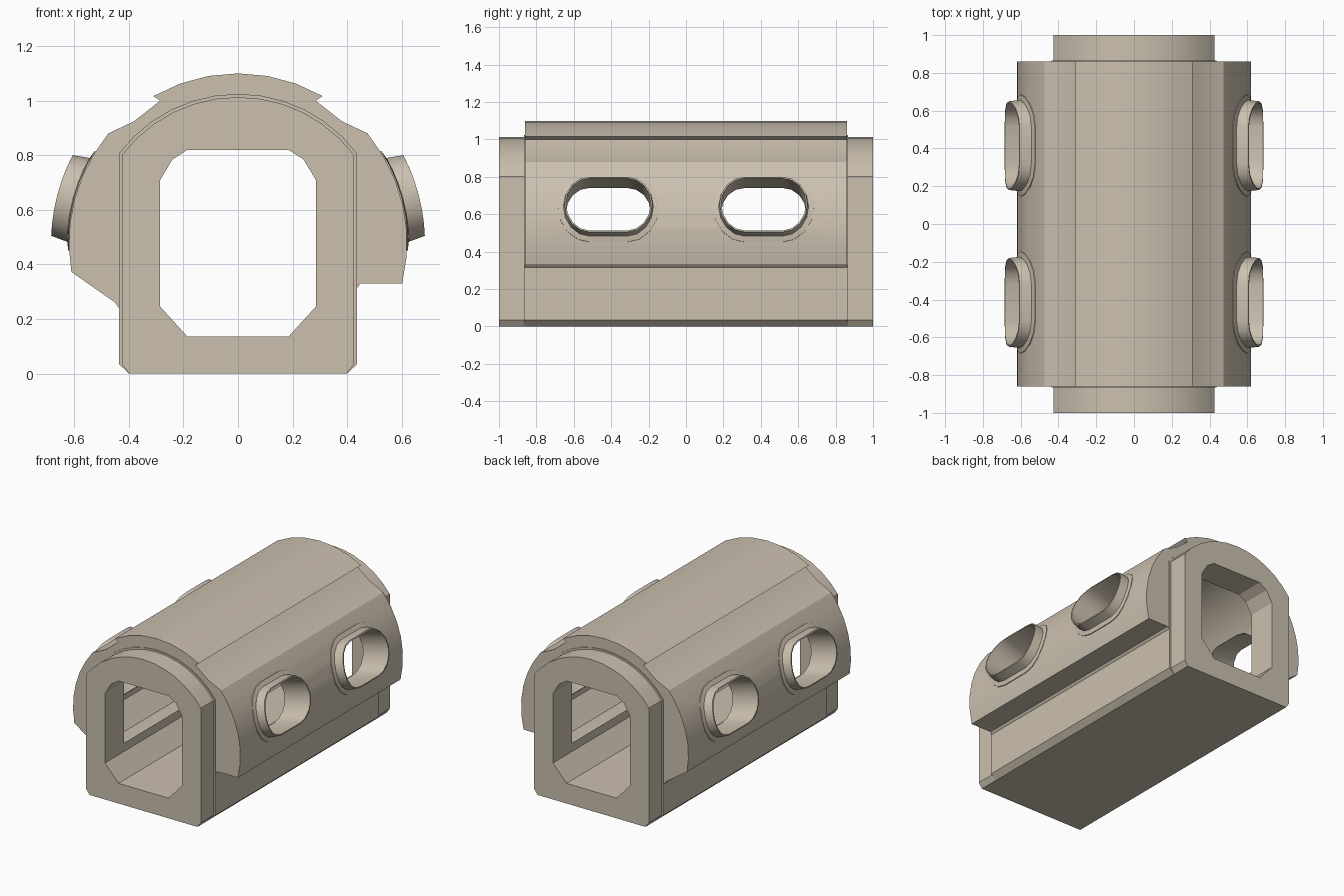
import bpy, bmesh, math
from mathutils import Vector

if "Cube" in bpy.data.objects:
    bpy.data.objects.remove(bpy.data.objects["Cube"])

stone = bpy.data.materials.new("warm_beige")
stone.use_nodes = True
COLOUR = (0.60, 0.53, 0.43, 1)
stone.diffuse_color = COLOUR
stone.node_tree.nodes["Principled BSDF"].inputs["Base Color"].default_value = COLOUR

CENTRE_Z = 0.48   # axis shared by all the arches
TILT = math.radians(15)


def arc(radius, start, end, steps):
    """Points (x, z) on a circle around the shared axis, angles in degrees."""
    angles = [math.radians(start + (end - start) * i / steps) for i in range(steps + 1)]
    return [(radius * math.cos(a), CENTRE_Z + radius * math.sin(a)) for a in angles]


def mirrored(half):
    """Close a right-hand half profile with its mirror image."""
    return half + [(-x, z) for x, z in reversed(half) if x > 1e-5]


def loft(name, rings, capped=True):
    """Skin a list of equal rings; uncapped lofts join the last ring to the first."""
    bm = bmesh.new()
    rows = [[bm.verts.new(p) for p in ring] for ring in rings]
    pairs = list(zip(rows, rows[1:])) + ([] if capped else [(rows[-1], rows[0])])
    n = len(rows[0])
    for a, b in pairs:
        for i in range(n):
            j = (i + 1) % n
            bm.faces.new((a[i], a[j], b[j], b[i]))
    if capped:
        bm.faces.new(rows[0])
        bm.faces.new(rows[-1])
    bmesh.ops.recalc_face_normals(bm, faces=bm.faces)
    mesh = bpy.data.meshes.new(name)
    bm.to_mesh(mesh)
    bm.free()
    mesh.materials.append(stone)
    obj = bpy.data.objects.new(name, mesh)
    bpy.context.collection.objects.link(obj)
    return obj


def prism(name, profile, y0, y1):
    return loft(name, [[(x, y, z) for x, z in profile] for y in (y0, y1)])


def cut(obj, cutters):
    """Subtract the cutters and bake the result."""
    for c in cutters:
        c.hide_render = True
        mod = obj.modifiers.new("cut", 'BOOLEAN')
        mod.operation = 'DIFFERENCE'
        mod.solver = 'EXACT'
        mod.object = c
    deps = bpy.context.evaluated_depsgraph_get()
    mesh = bpy.data.meshes.new_from_object(obj.evaluated_get(deps))
    obj.modifiers.clear()
    obj.data = mesh


def window_ring(side, y, grow, radius):
    """Rounded slot outline, projected along the tilted window axis onto an arch."""
    out = Vector((math.cos(TILT), math.sin(TILT)))
    up = Vector((-out.y, out.x))
    middle = Vector((0.645, 0.6525 - CENTRE_Z))
    ring = []
    for end in (1, -1):
        for i in range(9):
            a = math.radians(-90 + 22.5 * i) + (math.pi if end < 0 else 0)
            q = middle + up * (0.153 + grow) * math.sin(a)
            along = q.dot(out)
            q = q + out * (math.sqrt(along ** 2 - q.dot(q) + radius ** 2) - along)
            dy = end * 0.1 + (0.135 + grow) * math.cos(a)
            ring.append((side * q.x, y + dy, CENTRE_Z + q.y))
    return ring


def collar_profile(grow):
    r = 0.533 + grow
    x = 0.425 + grow
    start = math.degrees(math.acos(x / r))
    return mirrored([(0.40, 0), (x, 0.035)] + arc(r, start, 90, 6))


# Cutters: the passage, the wider chamber and four window slots
bore = prism("passage_cutter", mirrored([(0.185, 0.135), (0.285, 0.245), (0.285, 0.71),
                                         (0.24, 0.785), (0.185, 0.82)]), -1.2, 1.2)
chamber = prism("chamber_cutter", mirrored([(0.38, 0.30)] + arc(0.5, -7, 90, 10)), -0.8, 0.8)
spots = [(side, y) for side in (1, -1) for y in (-0.415, 0.415)]
slots = [loft("window_cutter", [window_ring(s, y, -0.004, r) for r in (0.4, 0.75)])
         for s, y in spots]

# Main vaulted body: raised crown, side cheeks, flat ledge on one side, sloped on the other
shoulder = [(0.475, 0.88), (0.38, 0.925), (0.285, 1.0)]
profile = [(0.40, 0), (0.437, 0.035), (0.437, 0.315), (0.45, 0.33)]
profile += arc(0.62, -14, 40, 6)[:-1] + shoulder
profile += arc(0.62, 60, 120, 6)
profile += [(-x, z) for x, z in reversed(shoulder)]
profile += arc(0.62, 140, 190, 6)[1:]
profile += [(-0.45, 0.26), (-0.437, 0.24), (-0.437, 0.035), (-0.40, 0)]
body = prism("vaulted_body", profile, -0.86, 0.86)
cut(body, [bore, chamber] + slots)
parts = [body]

# End collars with a thin seam where they meet the body
for label, s in (("front", -1), ("back", 1)):
    for kind, grow, y0, y1 in (("collar", 0, 0.86, 1.0), ("seam", 0.012, 0.855, 0.866)):
        part = prism(label + "_" + kind, collar_profile(grow), s * y0, s * y1)
        cut(part, [bore])
        parts.append(part)

# Window rims: low flange, protruding lip and inner lining
section = [(-0.004, 0.60), (0.035, 0.60), (0.035, 0.623), (0.006, 0.626),
           (0, 0.685), (-0.008, 0.685), (-0.008, 0.49), (-0.004, 0.49)]
for s, y in spots:
    name = ("left" if s > 0 else "right") + ("_front" if y < 0 else "_back") + "_window_rim"
    parts.append(loft(name, [window_ring(s, y, g, r) for g, r in section], capped=False))

for c in [bore, chamber] + slots:
    bpy.data.objects.remove(c)

bpy.ops.object.select_all(action='DESELECT')
for p in parts:
    p.select_set(True)
bpy.context.view_layer.objects.active = body
bpy.ops.object.shade_smooth_by_angle(angle=math.radians(25))
